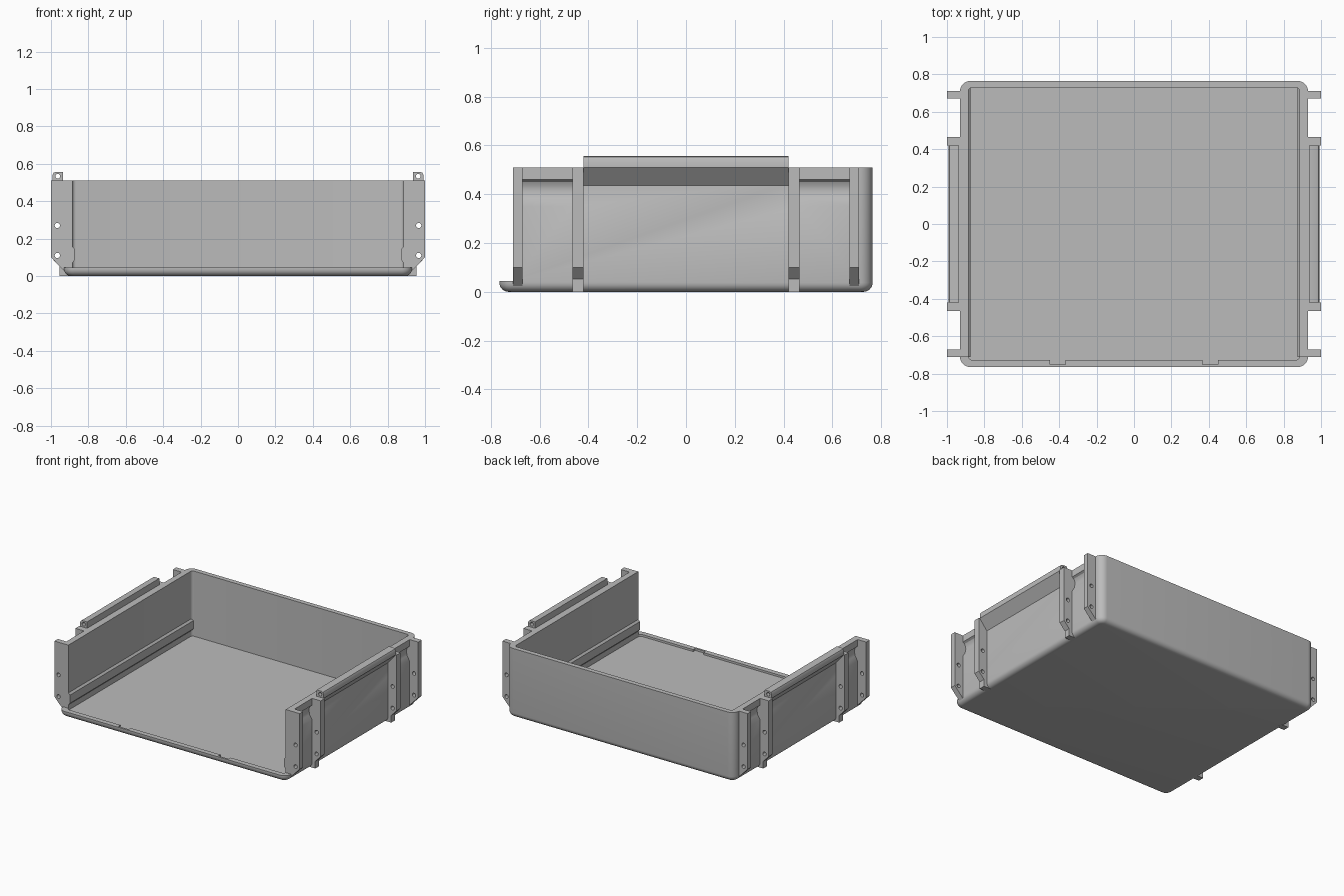
import bpy, bmesh, math

if "Cube" in bpy.data.objects:
    bpy.data.objects.remove(bpy.data.objects["Cube"], do_unlink=True)

grey = bpy.data.materials.new("plain grey")
grey.use_nodes = True
colour = (0.5, 0.5, 0.5, 1)
grey.diffuse_color = colour
grey.node_tree.nodes["Principled BSDF"].inputs["Base Color"].default_value = colour

TOP = 0.51      # wall height
OUT_X = 0.93    # outer half width
OUT_Y = 0.765   # outer half depth


def finish(bm, name):
    bmesh.ops.recalc_face_normals(bm, faces=bm.faces)
    mesh = bpy.data.meshes.new(name)
    bm.to_mesh(mesh)
    bm.free()
    mesh.materials.append(grey)
    ob = bpy.data.objects.new(name, mesh)
    bpy.context.collection.objects.link(ob)
    return ob


def loft(name, rings):
    """Skin a stack of equal-length rings and cap both ends."""
    bm = bmesh.new()
    loops = [[bm.verts.new(p) for p in ring] for ring in rings]
    for a, b in zip(loops, loops[1:]):
        for i in range(len(a)):
            j = (i + 1) % len(a)
            bm.faces.new((a[i], a[j], b[j], b[i]))
    bm.faces.new(loops[0])
    bm.faces.new(loops[-1])
    return finish(bm, name)


def rounded_ring(x, y0, y1, r, z, steps=8):
    pts = []
    corners = [(x, y1), (-x, y1), (-x, y0), (x, y0)]
    for k, (cx, cy) in enumerate(corners):
        ox = cx - math.copysign(r, cx)
        oy = cy - math.copysign(r, cy)
        for i in range(steps + 1):
            a = math.pi / 2 * (k + i / steps)
            pts.append((ox + r * math.cos(a), oy + r * math.sin(a), z))
    return pts


def prism(name, profile, y0, y1, side=1):
    """Extrude an x-z profile along y, on either side."""
    return loft(name, [[(side * x, y, z) for x, z in profile] for y in (y0, y1)])


def rod(x, z, r, y0, y1, side):
    n = 24
    ring = [(x + r * math.cos(math.tau * i / n), z + r * math.sin(math.tau * i / n))
            for i in range(n)]
    return prism("hole_cutter", ring, y0, y1, side)


def cut(ob, cutter):
    cutter.hide_render = True
    mod = ob.modifiers.new("cut", "BOOLEAN")
    mod.operation = "DIFFERENCE"
    mod.solver = "EXACT"
    mod.object = cutter
    bpy.context.view_layer.objects.active = ob
    bpy.ops.object.modifier_apply(modifier=mod.name)
    bpy.data.objects.remove(cutter, do_unlink=True)


def smooth(ob):
    bpy.ops.object.select_all(action="DESELECT")
    ob.select_set(True)
    bpy.context.view_layer.objects.active = ob
    bpy.ops.object.shade_smooth_by_angle(angle=math.radians(30))


def box_profile(x0, x1, z0, z1):
    return [(x0, z0), (x1, z0), (x1, z1), (x0, z1)]


# Tray: rounded tub with a filleted bottom edge
fillet = 0.037
rings = []
for i in range(7):
    a = math.pi / 2 * i / 6
    inset = fillet * (1 - math.sin(a))
    rings.append(rounded_ring(OUT_X - inset, inset - OUT_Y, OUT_Y - inset,
                              0.055 - inset, fillet * (1 - math.cos(a))))
rings.append(rounded_ring(OUT_X, -OUT_Y, OUT_Y, 0.055, TOP))
tray = loft("tray", rings)

# Hollow inside, and open front above the low lip
cut(tray, loft("cavity_cutter", [rounded_ring(0.886, -0.727, 0.73, 0.02, z, 4)
                                 for z in (0.03, 0.8)]))
cut(tray, prism("front_cutter", box_profile(-1.2, 1.2, 0.045, 0.8), -0.9, -0.71))

# Two latch notches in the front lip
for side in (1, -1):
    cut(tray, prism("notch_cutter", box_profile(0.365, 0.45, 0.03, 0.1), -0.75, -0.72, side))

# Finger grooves between each pair of ribs
groove = [(0.95, 0.46), (0.93, 0.46), (0.915, 0.451), (0.907, 0.435), (0.904, 0.415),
          (0.91, 0.385), (0.93, 0.35), (0.95, 0.35)]
for side in (1, -1):
    for y0, y1 in ((-0.67, -0.465), (0.465, 0.67)):
        cut(tray, prism("groove_cutter", groove, y0, y1, side))
smooth(tray)

# Side fittings, mirrored left and right
outer_rib = [(0.915, TOP), (1, TOP), (1, 0.1), (0.925, 0.022), (0.915, 0.022)]
inner_rib = [(0.885 + 0.01, TOP), (1, TOP), (1, 0.1), (0.955, 0.052), (0.955, 0), (0.895, 0)]
rail_profile = [(0.9, 0.16), (0.888, 0.16), (0.873, 0.145), (0.873, 0.085),
                (0.886, 0.07), (0.9, 0.07)]
bar_profile = [(0.92, 0.435), (0.93, 0.435), (0.992, TOP), (0.992, 0.54), (0.986, 0.552),
               (0.974, 0.557), (0.936, 0.557), (0.936, TOP), (0.92, TOP)]
for side, label in ((1, "left"), (-1, "right")):
    ribs = [("front_outer_rib", outer_rib, -0.71, -0.67),
            ("front_inner_rib", inner_rib, -0.465, -0.42),
            ("back_inner_rib", inner_rib, 0.42, 0.465),
            ("back_outer_rib", outer_rib, 0.67, 0.71)]
    for name, profile, y0, y1 in ribs:
        rib = prism(f"{label}_{name}", profile, y0, y1, side)
        for z in (0.11, 0.27):
            cut(rib, rod(0.966, z, 0.014, y0 - 0.1, y1 + 0.1, side))
        smooth(rib)

    # Inner slide rail
    prism(f"{label}_slide_rail", rail_profile, -0.71, 0.731, side)

    # Hinge bar on the wall top with a pin hole
    bar = prism(f"{label}_hinge_bar", bar_profile, -0.42, 0.42, side)
    cut(bar, rod(0.964, 0.533, 0.013, -0.6, 0.6, side))
    smooth(bar)
